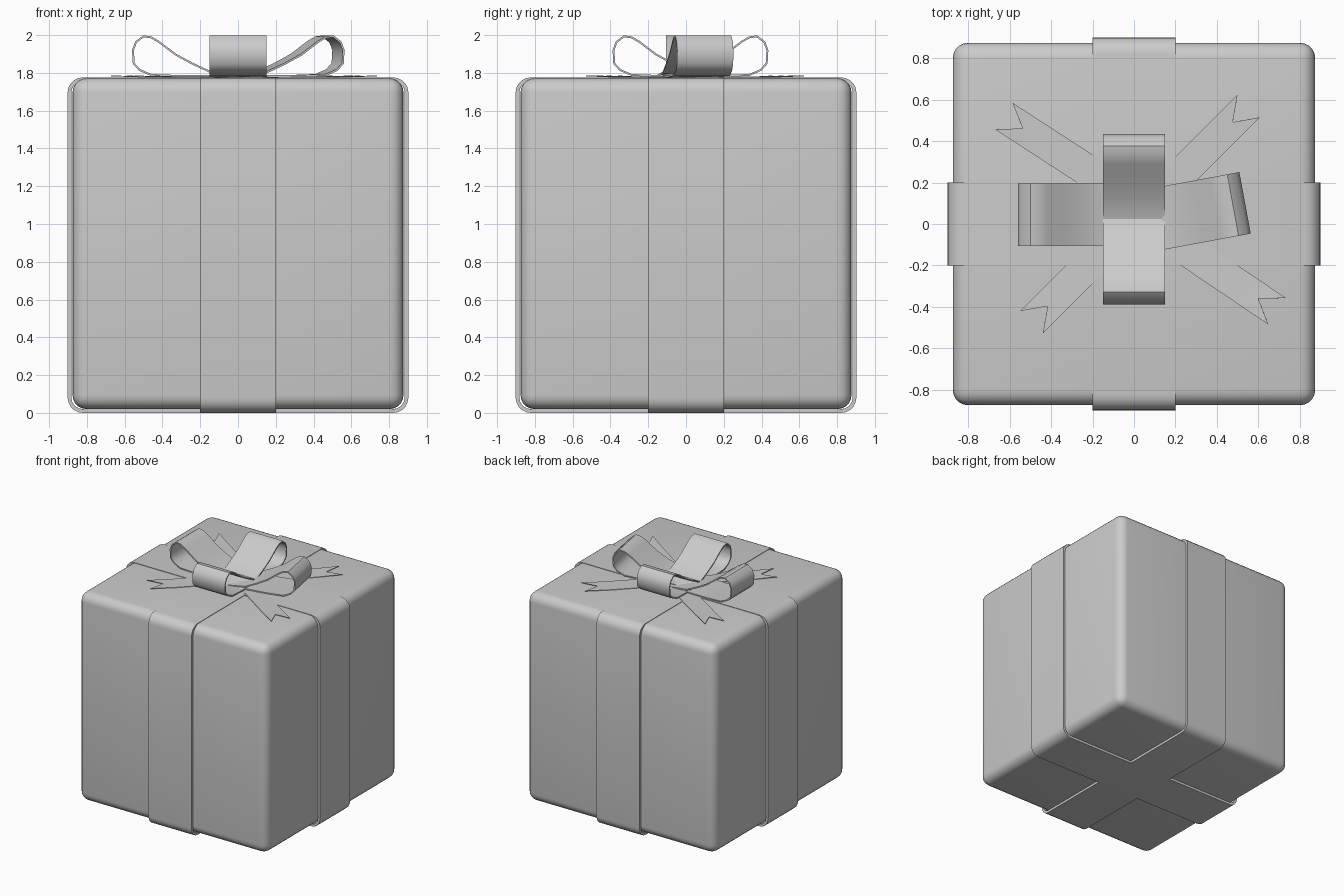
import bpy, bmesh
from math import radians, cos, sin, pi

if "Cube" in bpy.data.objects:
    bpy.data.objects.remove(bpy.data.objects["Cube"])


def finish(bm, name, thickness=0.0, offset=0.0):
    """Turn a bmesh into a smooth-shaded object, optionally thickened."""
    bmesh.ops.recalc_face_normals(bm, faces=bm.faces)
    me = bpy.data.meshes.new(name)
    bm.to_mesh(me)
    bm.free()
    ob = bpy.data.objects.new(name, me)
    bpy.context.collection.objects.link(ob)
    bpy.ops.object.select_all(action='DESELECT')
    bpy.context.view_layer.objects.active = ob
    ob.select_set(True)
    if thickness:
        mod = ob.modifiers.new("thickness", 'SOLIDIFY')
        mod.thickness, mod.offset = thickness, offset
        mod.use_even_offset = True
        bpy.ops.object.modifier_apply(modifier=mod.name)
    bpy.ops.object.shade_smooth_by_angle(angle=radians(40))
    return ob


def closed_strip(name, profile, width, thickness, offset=0.0):
    """Closed (x, z) profile swept along y into a ribbon."""
    bm = bmesh.new()
    rows = [[bm.verts.new((x, y, z)) for x, z in profile]
            for y in (-width / 2, width / 2)]
    n = len(profile)
    for i in range(n):
        j = (i + 1) % n
        bm.faces.new((rows[0][i], rows[0][j], rows[1][j], rows[1][i]))
    return finish(bm, name, thickness, offset)


def place(ob, x, y, angle, z=0.0):
    ob.location = (x, y, z)
    ob.rotation_euler.z = radians(angle)


# Rounded gift box
bm = bmesh.new()
bmesh.ops.create_cube(bm, size=1)
for v in bm.verts:
    v.co = (v.co.x * 1.752, v.co.y * 1.752, 0.896 + v.co.z * 1.752)
bmesh.ops.bevel(bm, geom=bm.edges[:], offset=0.075, segments=5,
                profile=0.5, affect='EDGES')
finish(bm, "gift_box")

# Ribbon bands around the box, in both directions
r, half, bottom, top = 0.08, 0.902, 0.0, 1.776
band = []
for cx, cz, start in ((half - r, top - r, 0), (r - half, top - r, 90),
                      (r - half, bottom + r, 180), (half - r, bottom + r, 270)):
    for k in range(6):
        a = radians(start + 18 * k)
        band.append((cx + r * cos(a), cz + r * sin(a)))
place(closed_strip("ribbon_side_to_side", band, 0.4, 0.02, -1), 0, 0, 0)
place(closed_strip("ribbon_front_to_back", band, 0.4, 0.02, -1), 0, 0, 90)

# Four teardrop bow loops
loop = [(0.0, 1.786), (0.14, 1.802), (0.24, 1.848), (0.33, 1.897),
        (0.42, 1.965), (0.46, 1.988), (0.50, 1.994), (0.54, 1.963),
        (0.556, 1.92), (0.552, 1.85), (0.52, 1.815), (0.46, 1.789),
        (0.30, 1.783)]
for side, x, y, angle in (("left", 0.0, 0.045, 180), ("right", -0.015, 0.0, 10.5),
                          ("front", 0.0, 0.172, -90), ("back", 0.0, -0.125, 90)):
    place(closed_strip("bow_loop_" + side, loop, 0.302, 0.01), x, y, angle)

# Four flat ribbon tails with notched ends
tail = [(-0.76, -0.077, 1.777), (-0.2, -0.077, 1.778), (0.0, -0.077, 1.784),
        (-0.11, 0.0, 1.781),
        (0.0, 0.077, 1.784), (-0.2, 0.077, 1.778), (-0.76, 0.077, 1.777)]
for side, x, y, angle in (("back_right", 0.555, 0.57, 45),
                          ("back_left", -0.63, 0.522, 147),
                          ("front_left", -0.495, -0.475, 225),
                          ("front_right", 0.692, -0.422, -34)):
    bm = bmesh.new()
    v = [bm.verts.new(p) for p in tail]
    for ids in ((0, 1, 5, 6), (1, 3, 5), (1, 2, 3), (3, 4, 5)):
        bm.faces.new([v[i] for i in ids])
    place(finish(bm, "ribbon_tail_" + side, 0.004), x, y, angle)
